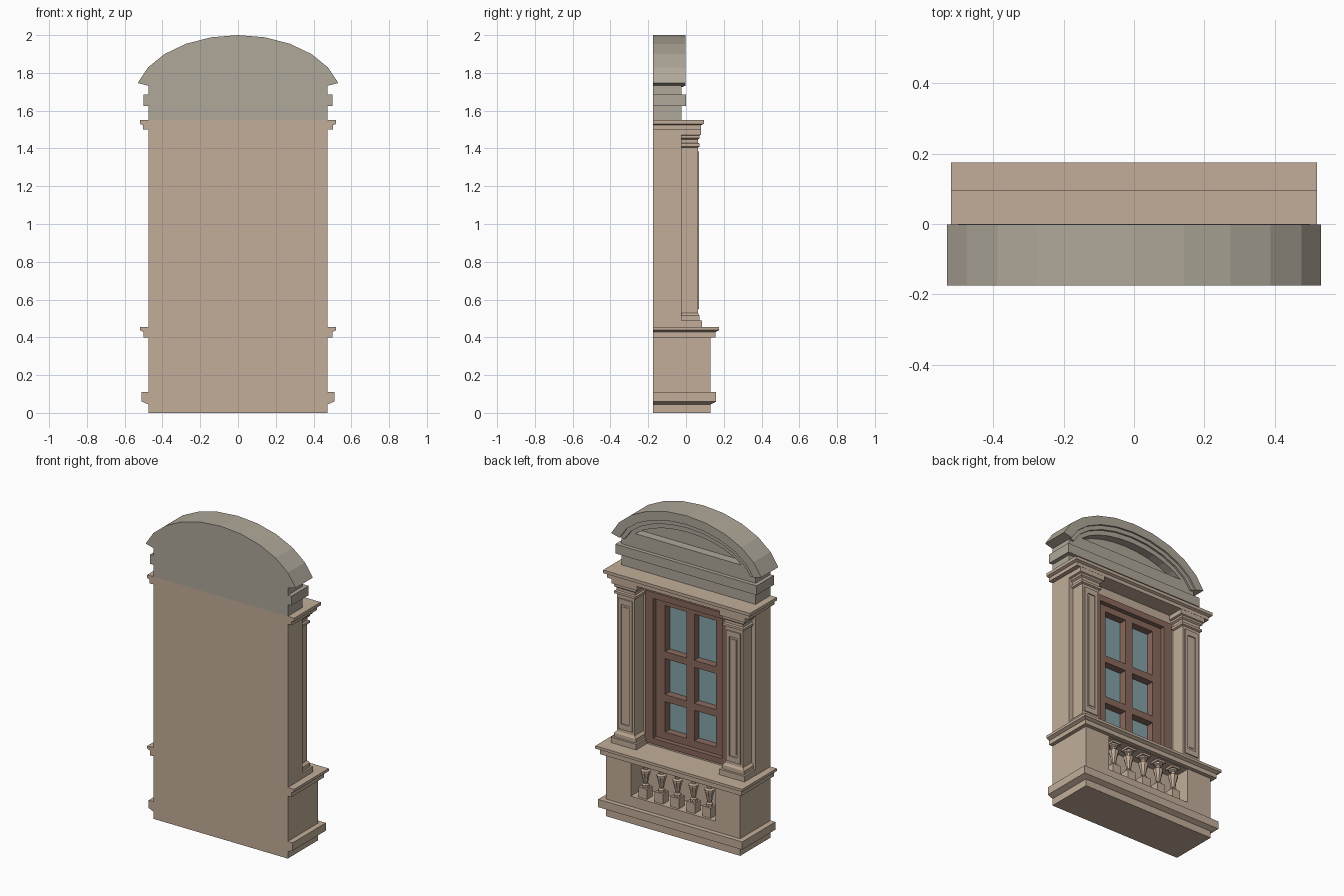
import bpy, bmesh
from math import sin, cos, radians, pi

if "Cube" in bpy.data.objects:
    bpy.data.objects.remove(bpy.data.objects["Cube"])

BACK, WALL = -0.175, -0.025


def material(name, rgb):
    m = bpy.data.materials.new(name)
    m.diffuse_color = (*rgb, 1)
    m.use_nodes = True
    m.node_tree.nodes["Principled BSDF"].inputs["Base Color"].default_value = m.diffuse_color
    return m


STONE = material("warm_stone", (0.54, 0.42, 0.32))
GREY = material("grey_stone", (0.43, 0.39, 0.32))
WOOD = material("brown_wood", (0.25, 0.14, 0.11))
GLASS = material("window_glass", (0.24, 0.37, 0.40))


def loft(name, loops, mat, wrap=False):
    """Skin equal-length loops; cap the ends, or wrap last loop to the first."""
    bm = bmesh.new()
    rows = [[bm.verts.new(p) for p in loop] for loop in loops]
    n = len(rows[0])
    pairs = list(zip(rows, rows[1:])) + ([(rows[-1], rows[0])] if wrap else [])
    for a, b in pairs:
        for i in range(n):
            j = (i + 1) % n
            bm.faces.new((a[i], a[j], b[j], b[i]))
    if not wrap:
        bm.faces.new(rows[0][::-1])
        bm.faces.new(rows[-1])
    bmesh.ops.recalc_face_normals(bm, faces=bm.faces)
    me = bpy.data.meshes.new(name)
    bm.to_mesh(me)
    bm.free()
    me.materials.append(mat)
    ob = bpy.data.objects.new(name, me)
    bpy.context.collection.objects.link(ob)
    return ob


def stack(name, levels, mat, cx=0, back=BACK):
    """Rectangular moulding from levels of (z, half width, front y)."""
    return loft(name, [[(cx - w, back, z), (cx + w, back, z), (cx + w, y, z), (cx - w, y, z)]
                       for z, w, y in levels], mat)


def at(pts, y):
    return [(x, y, z) for x, z in pts]


def prism(name, pts, y0, y1, mat):
    return loft(name, [at(pts, y0), at(pts, y1)], mat)


def ring(name, outer, inner, y0, y1, mat):
    return loft(name, [at(outer, y0), at(outer, y1), at(inner, y1), at(inner, y0)], mat, True)


def rect(x0, x1, z0, z1):
    return [(x0, z0), (x1, z0), (x1, z1), (x0, z1)]


def arc(a, b, span=75):
    return [(a * sin(radians(span * i / 5)), 1.658 + b * cos(radians(span * i / 5)))
            for i in range(-5, 6)]


# Pedestal: plinth, body with balustrade opening, cornice
stack("plinth", [(0, .475, .13), (.045, .475, .13), (.06, .51, .16), (.11, .51, .16)], STONE)
stack("pedestal_core", [(.11, .475, 0), (.4, .475, 0)], STONE)
ring("pedestal_front", rect(-.475, .475, .11, .4), rect(-.3, .3, .175, .398), 0, .13, STONE)
stack("pedestal_cornice", [(.4, .5, .155), (.428, .5, .155), (.438, .52, .175), (.455, .52, .175)], STONE)

# Balusters: square blocks with a turned eight-sided vase
VASE = [(.24, .022), (.255, .022), (.262, .013), (.275, .016), (.30, .02), (.335, .03),
        (.345, .03), (.352, .016), (.368, .016), (.374, .027), (.385, .027)]
for k in range(-2, 3):
    cx, cy = k * .113, .085
    stack("baluster_foot", [(.175, .029, cy + .029), (.24, .029, cy + .029)], STONE, cx, cy - .029)
    loft("baluster_vase", [[(cx + r * cos(pi * (i + .5) / 4), cy + r * sin(pi * (i + .5) / 4), z)
                            for i in range(8)] for z, r in VASE], STONE)
    stack("baluster_cap", [(.385, .03, cy + .03), (.4, .03, cy + .03)], STONE, cx, cy - .03)

# Wall with window opening
prism("wall_back", rect(-.475, .475, .455, 1.5), BACK, -.1, STONE)
ring("wall_front", rect(-.475, .475, .455, 1.5), rect(-.3, .3, .468, 1.44), -.1, WALL, STONE)

# Window: trim, sash, glazing bars, glass
ring("window_trim", rect(-.3, .3, .468, 1.44), rect(-.243, .243, .505, 1.4), -.1, -.015, WOOD)
ring("window_sash", rect(-.243, .243, .505, 1.4), rect(-.18, .18, .55, 1.36), -.1, -.045, WOOD)
prism("window_mullion", rect(-.027, .027, .55, 1.36), -.1, -.045, WOOD)
for z0, z1 in ((.745, .79), (1.02, 1.065)):
    for s in (-1, 1):
        x0, x1 = sorted((s * .027, s * .18))
        prism("window_crossbar", rect(x0, x1, z0, z1), -.1, -.045, WOOD)
prism("window_glass", rect(-.18, .18, .55, 1.36), -.1, -.093, GLASS)

# Pilasters with base, capital and raised panel frame
PILASTER = [(.455, .09, .085), (.49, .09, .085), (.49, .078, .071), (.515, .078, .071),
            (.53, .063, .063), (1.405, .063, .063), (1.41, .075, .072), (1.425, .075, .072),
            (1.43, .066, .064), (1.448, .066, .064), (1.455, .078, .072), (1.468, .078, .072),
            (1.472, .09, .079), (1.5, .09, .079)]
for s in (-1, 1):
    cx = s * .383
    stack("pilaster", PILASTER, STONE, cx, WALL)
    ring("pilaster_panel_frame", rect(cx - .05, cx + .05, .55, 1.385),
         rect(cx - .028, cx + .028, .585, 1.35), .063, .07, STONE)
    prism("pilaster_panel", rect(cx - .018, cx + .018, .6, 1.335), .063, .067, STONE)

# Entablature and attic
stack("entablature", [(1.5, .503, .08), (1.523, .503, .08), (1.53, .52, .095), (1.55, .52, .095)], STONE)
stack("attic", [(1.55, .475, WALL), (1.625, .475, WALL), (1.625, .5, 0), (1.685, .5, 0),
                (1.685, .475, WALL), (1.734, .475, WALL)], GREY)

# Arched pediment: outer band, inner band, tympanum with sunken lunette
prism("pediment_arch", arc(.55, .342) + arc(.49, .285)[::-1], BACK, -.002, GREY)
prism("pediment_inner_band", arc(.49, .285) + arc(.463, .258)[::-1], -.08, -.013, GREY)
prism("tympanum_back", arc(.49, .285), BACK, -.08, GREY)
ring("tympanum_front", arc(.49, .285), arc(.44, .225, 58.7), -.08, WALL, GREY)
